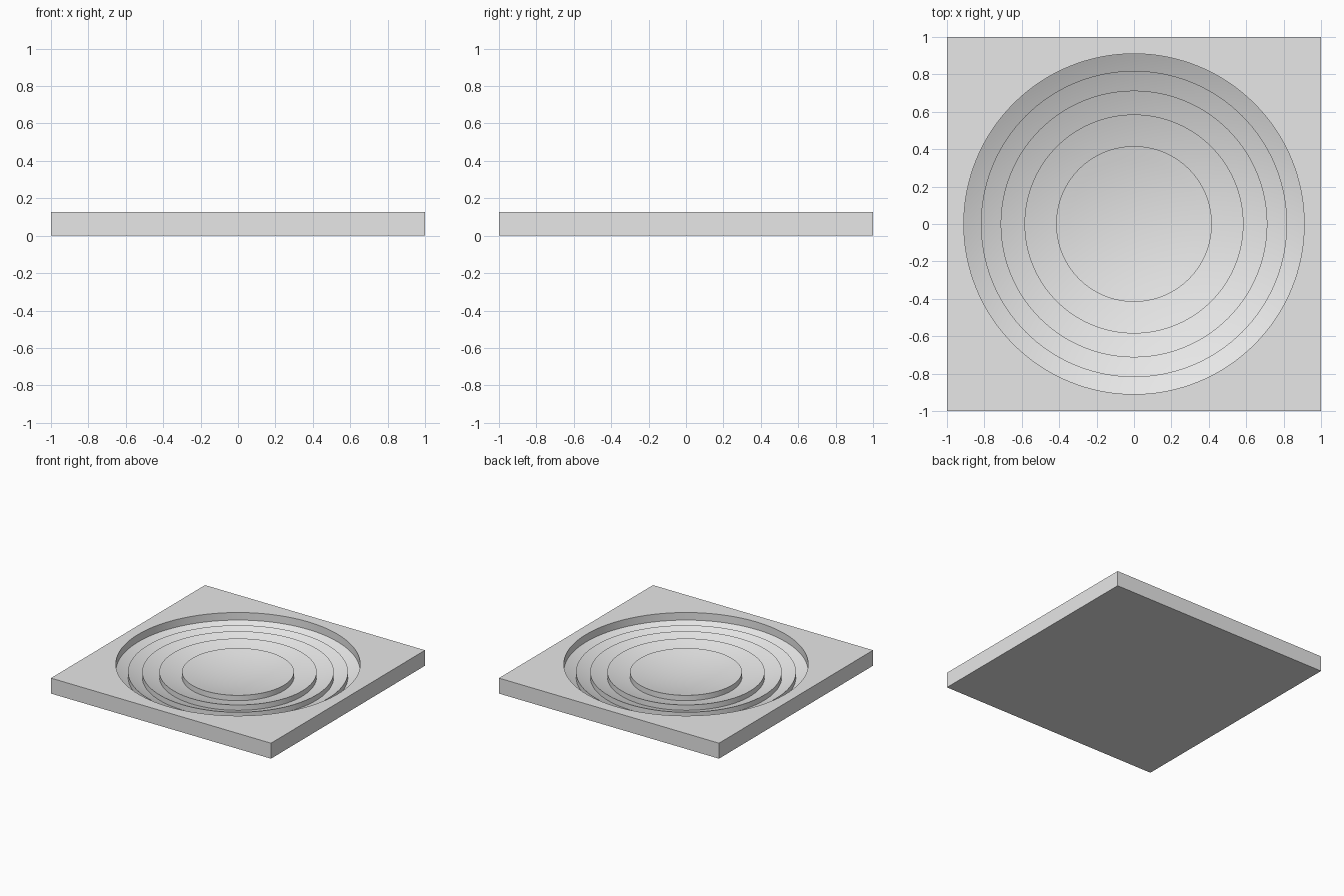
import bpy
import bmesh
import math

cube = bpy.data.objects.get("Cube")
if cube:
    bpy.data.objects.remove(cube, do_unlink=True)

SEGMENTS = 128       # multiple of 8, so the square corners land on vertices
THICKNESS = 0.127    # plate height
FLOOR = 0.021        # lowest level of every zone
CURVE = 2.0          # radius of the sphere the zones are cut from
STEP = 0.0438        # rise of each zone
ZONES = 5
SLICES = 6           # rings across each zone


def sphere_radius(sag):
    return math.sqrt(2 * CURVE * sag - sag * sag)


def lens_profile():
    """Concave stepped profile: each zone climbs outward, then drops to the floor."""
    points = []
    for zone in range(ZONES):
        inner = sphere_radius(zone * STEP)
        outer = sphere_radius((zone + 1) * STEP)
        for i in range(SLICES + 1):
            r = inner + (outer - inner) * i / SLICES
            sag = CURVE - math.sqrt(CURVE ** 2 - r * r)
            points.append((r, FLOOR + sag - zone * STEP))
    points.append((points[-1][0], THICKNESS))
    return points


def make_ring(bm, radius, z, square=False):
    ring = []
    for i in range(SEGMENTS):
        a = 2 * math.pi * i / SEGMENTS
        c, s = math.cos(a), math.sin(a)
        k = radius / max(abs(c), abs(s)) if square else radius
        ring.append(bm.verts.new((c * k, s * k, z)))
    return ring


def bridge(bm, a, b):
    for i in range(SEGMENTS):
        j = (i + 1) % SEGMENTS
        bm.faces.new((a[i], b[i], b[j], a[j]))


bm = bmesh.new()
profile = lens_profile()

# stepped lens surface
centre = bm.verts.new((0, 0, profile[0][1]))
rings = [make_ring(bm, r, z) for r, z in profile[1:]]
for i in range(SEGMENTS):
    bm.faces.new((centre, rings[0][i], rings[0][(i + 1) % SEGMENTS]))

# square frame top and sides
rings.append(make_ring(bm, 1, THICKNESS, square=True))
rings.append(make_ring(bm, 1, 0, square=True))
for a, b in zip(rings, rings[1:]):
    bridge(bm, a, b)

# flat underside
bm.faces.new(list(reversed(rings[-1])))
bm.normal_update()

mesh = bpy.data.meshes.new("stepped_lens_plate")
bm.to_mesh(mesh)
bm.free()
plate = bpy.data.objects.new("stepped_lens_plate", mesh)
bpy.context.collection.objects.link(plate)

# plain grey material
grey = bpy.data.materials.new("light_grey")
grey.use_nodes = True
colour = (0.8, 0.8, 0.8, 1)
grey.diffuse_color = colour
grey.node_tree.nodes["Principled BSDF"].inputs["Base Color"].default_value = colour
mesh.materials.append(grey)

# smooth curved zones, sharp steps and corners
bpy.ops.object.select_all(action="DESELECT")
plate.select_set(True)
bpy.context.view_layer.objects.active = plate
bpy.ops.object.shade_smooth_by_angle(angle=math.radians(30))
